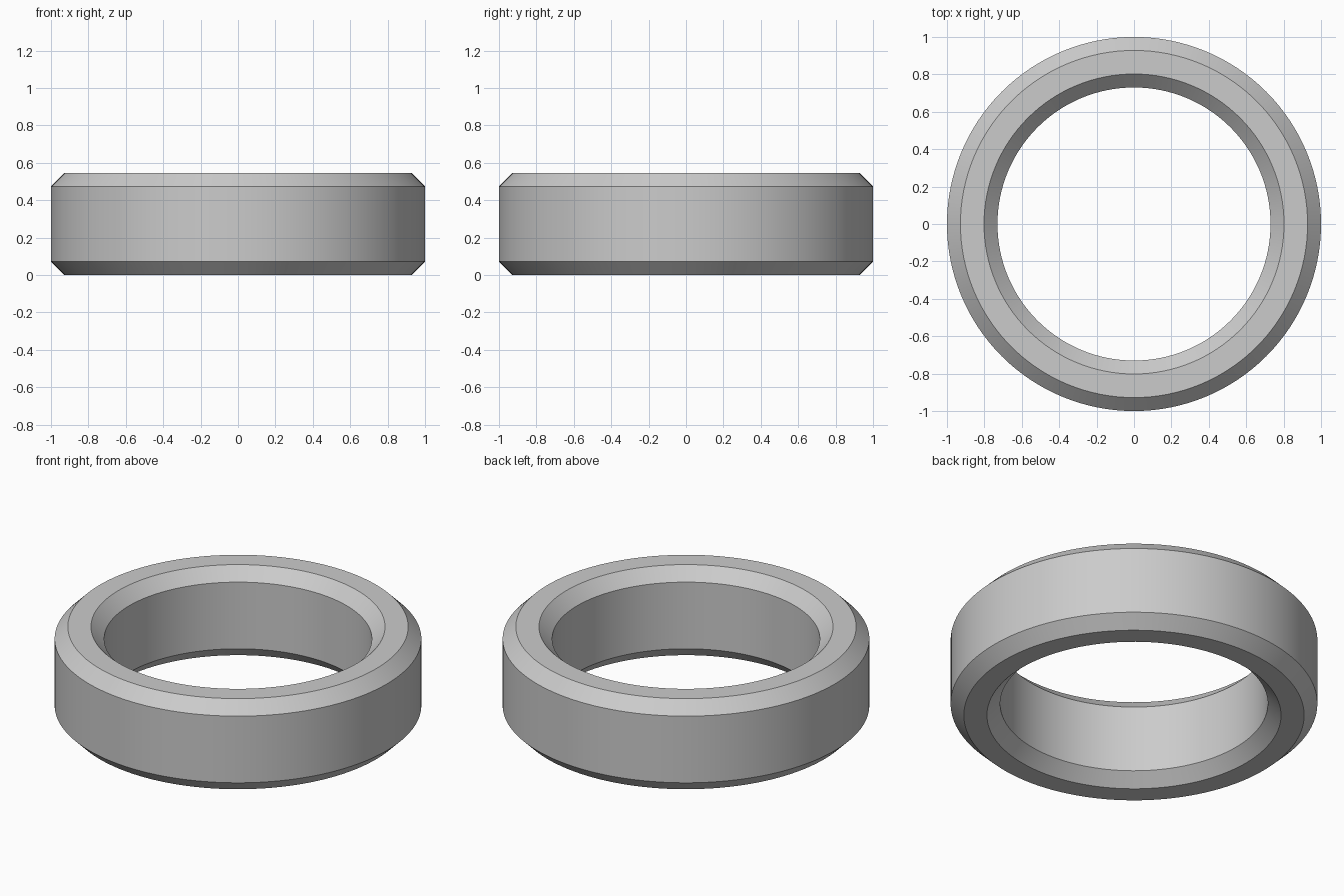
import bpy, bmesh, math

if "Cube" in bpy.data.objects:
    bpy.data.objects.remove(bpy.data.objects["Cube"])

SEGMENTS = 128
R_OUT, R_IN, HEIGHT, CHAMFER = 1.0, 0.73, 0.545, 0.072

# Octagonal cross-section (radius, height) with chamfered corners
c = CHAMFER
profile = [
    (R_IN + c, 0), (R_OUT - c, 0), (R_OUT, c), (R_OUT, HEIGHT - c),
    (R_OUT - c, HEIGHT), (R_IN + c, HEIGHT), (R_IN, HEIGHT - c), (R_IN, c),
]

# Sweep the cross-section around the z axis
bm = bmesh.new()
rings = []
for i in range(SEGMENTS):
    a = 2 * math.pi * i / SEGMENTS
    rings.append([bm.verts.new((r * math.cos(a), r * math.sin(a), z)) for r, z in profile])
n = len(profile)
for i in range(SEGMENTS):
    here, there = rings[i], rings[(i + 1) % SEGMENTS]
    for j in range(n):
        k = (j + 1) % n
        bm.faces.new((here[j], there[j], there[k], here[k]))
bmesh.ops.recalc_face_normals(bm, faces=bm.faces)
mesh = bpy.data.meshes.new("chamfered_ring")
bm.to_mesh(mesh)
bm.free()

# Plain grey material
grey = bpy.data.materials.new("light grey")
grey.diffuse_color = (0.6, 0.6, 0.6, 1)
grey.use_nodes = True
grey.node_tree.nodes["Principled BSDF"].inputs["Base Color"].default_value = grey.diffuse_color
mesh.materials.append(grey)

# Ring object, smooth around with crisp chamfer edges
ring = bpy.data.objects.new("chamfered_ring", mesh)
bpy.context.collection.objects.link(ring)
bpy.context.view_layer.objects.active = ring
ring.select_set(True)
bpy.ops.object.shade_smooth_by_angle(angle=math.radians(30))
